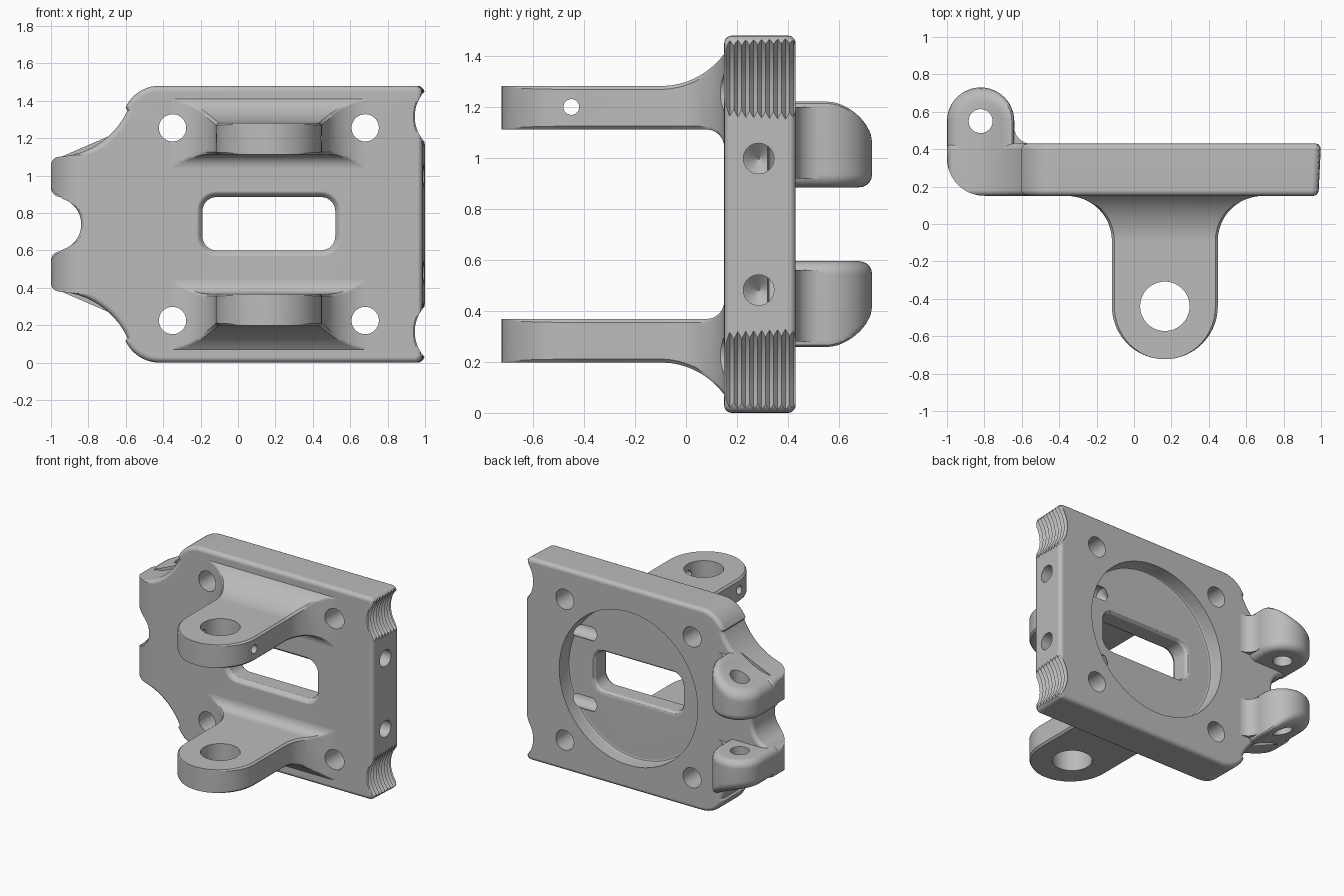
import bpy, bmesh
from math import sin, cos, pi, radians, sqrt
from mathutils import Vector

cube = bpy.data.objects.get("Cube")
if cube:
    bpy.data.objects.remove(cube, do_unlink=True)

MID = 0.74                      # height of the symmetry plane
CX = 0.165                      # centre of lugs, recess and bolt holes
FRONT, BACK, FLOOR = 0.15, 0.43, 0.32

grey = bpy.data.materials.new("machined_grey")
grey.use_nodes = True
grey.diffuse_color = (0.5, 0.5, 0.5, 1)
grey.node_tree.nodes["Principled BSDF"].inputs["Base Color"].default_value = (0.5, 0.5, 0.5, 1)


def loft(name, loops):
    """Closed solid through rings of 3D points."""
    bm = bmesh.new()
    rings = [[bm.verts.new(p) for p in loop] for loop in loops]
    n = len(rings[0])
    for a, b in zip(rings, rings[1:]):
        for i in range(n):
            j = (i + 1) % n
            bm.faces.new((a[i], a[j], b[j], b[i]))
    bm.faces.new(rings[0])
    bm.faces.new(rings[-1])
    bmesh.ops.recalc_face_normals(bm, faces=bm.faces)
    mesh = bpy.data.meshes.new(name)
    bm.to_mesh(mesh)
    bm.free()
    mesh.materials.append(grey)
    obj = bpy.data.objects.new(name, mesh)
    bpy.context.collection.objects.link(obj)
    return obj


def prism(name, axis, layers):
    """Loft of flat outlines, each given as (position along axis, points)."""
    place = {"x": lambda u, v, w: (w, u, v),
             "y": lambda u, v, w: (u, w, v),
             "z": lambda u, v, w: (u, v, w)}[axis]
    return loft(name, [[place(u, v, w) for u, v in pts] for w, pts in layers])


def arc(u, v, r, start, end, steps=8):
    angles = [radians(start + (end - start) * i / steps) for i in range(steps + 1)]
    return [(u + r * cos(a), v + r * sin(a)) for a in angles]


def circle(u, v, r, steps=48):
    return arc(u, v, r, 0, 360, steps)[:-1]


def rounded_rect(u0, u1, v0, v1, r):
    return (arc(u1 - r, v1 - r, r, 0, 90) + arc(u0 + r, v1 - r, r, 90, 180)
            + arc(u0 + r, v0 + r, r, 180, 270) + arc(u1 - r, v0 + r, r, 270, 360))


def inset(points, d):
    """Move a counter-clockwise outline inward by d."""
    out = []
    for i, p in enumerate(points):
        p = Vector(p)
        e1 = (p - Vector(points[i - 1])).normalized()
        e2 = (Vector(points[(i + 1) % len(points)]) - p).normalized()
        n1, n2 = Vector((-e1.y, e1.x)), Vector((-e2.y, e2.x))
        out.append(tuple(p + (n1 + n2) * d / (1 + n1.dot(n2))))
    return out


def cut(obj, cutters):
    for cutter in cutters:
        mod = obj.modifiers.new("cut", "BOOLEAN")
        mod.operation, mod.solver, mod.object = "DIFFERENCE", "EXACT", cutter
        bpy.context.view_layer.objects.active = obj
        bpy.ops.object.modifier_apply(modifier=mod.name)


def flip(z, side):
    return z if side > 0 else 2 * MID - z


# Plate: half outline mirrored about the middle height
half = (arc(0.96, 1.44, 0.04, 0, 90, 5)
        + arc(-0.42, 1.28, 0.2, 90, 155, 10)
        + arc(-0.98, 1.53, 0.43, -25, -86, 14)
        + arc(-0.955, 1.055, 0.045, 95, 180, 5)
        + arc(-0.95, 0.945, 0.05, 180, 255, 6)
        + arc(-0.98, MID, 0.142, 73, 0, 10))
outline = half + [(x, 2 * MID - z) for x, z in reversed(half[:-1])]
EDGE = 0.03
steps = [radians(90 * i / 5) for i in range(6)]
sections = [(FRONT + EDGE * (1 - sin(a)), EDGE * (1 - cos(a))) for a in reversed(steps)]
sections += [(BACK - EDGE * (1 - sin(a)), EDGE * (1 - cos(a))) for a in steps]
layers = []
for y, d in sections:
    pts = inset(outline, d)
    # the end face leans slightly
    layers.append((y, [(x + (y - BACK) * 0.05 if x > 0.9 else x, z) for x, z in pts]))
plate = prism("plate", "y", layers)

# Cutters: bolt holes, round recess, window, threaded corners, side holes
bolt_holes = [prism("bolt_hole_cutter", "y",
                    [(y, circle(CX + 0.515 * sx, MID + 0.515 * sz, 0.073)) for y in (-0.2, 0.6)])
              for sx in (-1, 1) for sz in (-1, 1)]
recess = prism("recess_cutter", "y", [(y, circle(CX, MID, r, 80)) for y, r in
                                      ((FLOOR, 0.54), (0.326, 0.553), (0.34, 0.56), (0.5, 0.56))])
window_steps = ((0.1, 0.035), (0.149, 0.035), (0.16, 0.017), (0.185, 0),
                (0.295, 0), (0.313, 0.012), (0.321, 0.03), (0.4, 0.03))
window = prism("window_cutter", "y",
               [(y, rounded_rect(-0.19 - g, 0.52 + g, 0.6 - g, 0.885 + g, 0.075 + g))
                for y, g in window_steps])
threads = [prism("thread_cutter", "y",
                 [(0.125 + 0.0156 * i, circle(1.145, flip(1.315, s), 0.2 + 0.02 * (i % 2), 64))
                  for i in range(22)]) for s in (-1, 1)]
side_holes = [prism("side_hole_cutter", "x",
                    [(x, circle(0.285, MID + 0.258 * s, r, 32)) for x, r in
                     ((0.47, 0.004), (0.52, 0.06), (1.1, 0.06))]) for s in (-1, 1)]
corner_pts = arc(-0.8, 0.351, 0.2, 180, 270, 12) + [(-0.8, 0.05), (-1.1, 0.05), (-1.1, 0.351)]
corner = prism("corner_cutter", "z", [(z, corner_pts) for z in (-0.1, 1.6)])
plate_cutters = [recess, window, corner] + bolt_holes + threads + side_holes
cut(plate, plate_cutters)
parts = [plate]

# Front lugs: chamfered rectangles lofted along y, flaring into the plate
lug_bore = prism("lug_bore_cutter", "z", [(z, circle(CX, -0.44, 0.132, 64)) for z in (-0.1, 1.6)])
pin_hole = prism("pin_hole_cutter", "x", [(x, circle(-0.45, 1.2, 0.031, 24)) for x in (-0.5, 0.8)])
HALF_W = 0.283


def flare(y, radius, start):
    t = min(max(y - start, 0), radius)
    return radius - sqrt(radius * radius - t * t)


def lug_section(y, half_w, side):
    yy = min(y, FRONT)
    w = half_w + flare(yy, 0.24, -0.09)
    low = 1.112 - flare(yy, 0.07, 0.08)
    high = 1.282 + flare(yy, 0.31, -0.1)
    c = 0.013 * half_w / HALF_W
    pts = [(w, low + c), (w, high - c), (w - c, high), (c - w, high),
           (-w, high - c), (-w, low + c), (c - w, low), (w - c, low)]
    return [(CX + u, y, flip(v, side)) for u, v in pts]


for side, name in ((1, "upper_front_lug"), (-1, "lower_front_lug")):
    rows = [(0.2, HALF_W)]
    rows += [(-0.09 + 0.24 * cos(radians(7.5 * i)), HALF_W) for i in range(13)]
    rows += [(-0.44 - HALF_W * sin(radians(5 * i)), max(HALF_W * cos(radians(5 * i)), 0.004))
             for i in range(19)]
    lug = loft(name, [lug_section(y, w, side) for y, w in rows])
    cut(lug, [lug_bore] + bolt_holes + ([pin_hole] if side > 0 else []))
    parts.append(lug)

# Rear hinge ears: soft stadium whose outer face follows the plate outline
EX, EY, ER = -0.82, 0.55, 0.18
ear_bore = prism("ear_bore_cutter", "z", [(z, circle(EX, EY, 0.064, 40)) for z in (-0.1, 1.6)])


def stadium(r):
    return arc(EX, EY, r, 0, 180, 24) + [(EX - r, 0.36), (EX + r, 0.36)]


def outer(x):
    return 1.53 - sqrt(0.43 ** 2 - (x + 0.98) ** 2)


for side, name in ((1, "upper"), (-1, "lower")):
    inner_r, outer_r = 0.05, 0.07
    rings = [[(x, y, 0.885) for x, y in stadium(0.004)]]
    for a in steps:
        rings.append([(x, y, 0.885 + inner_r * (1 - cos(a)))
                      for x, y in stadium(ER - inner_r * (1 - sin(a)))])
    for a in steps:
        rings.append([(x, y, outer(x) - outer_r * (1 - sin(a)))
                      for x, y in stadium(ER - outer_r * (1 - cos(a)))])
    for r in (0.07, 0.035, 0.004):
        rings.append([(x, y, outer(x)) for x, y in stadium(r)])
    ear = loft(name + "_rear_ear", [[(x, y, flip(z, side)) for x, y, z in ring] for ring in rings])
    cut(ear, [ear_bore])
    # Fillet between ear and plate
    web = arc(-0.55, 0.52, 0.091, 180, 270) + [(-0.55, 0.4), (-0.7, 0.4), (-0.7, 0.52)]
    fillet = prism(name + "_ear_fillet", "z", [(flip(z, side), web) for z in (0.92, 1.2)])
    parts += [ear, fillet]

for helper in plate_cutters + [lug_bore, pin_hole, ear_bore]:
    bpy.data.objects.remove(helper, do_unlink=True)

# Smooth shading with sharp edges kept
bpy.ops.object.select_all(action="DESELECT")
for part in parts:
    part.select_set(True)
    bpy.context.view_layer.objects.active = part
bpy.ops.object.shade_smooth_by_angle(angle=radians(32))
for part in parts:
    part.modifiers.new("even_shading", "WEIGHTED_NORMAL").keep_sharp = True
